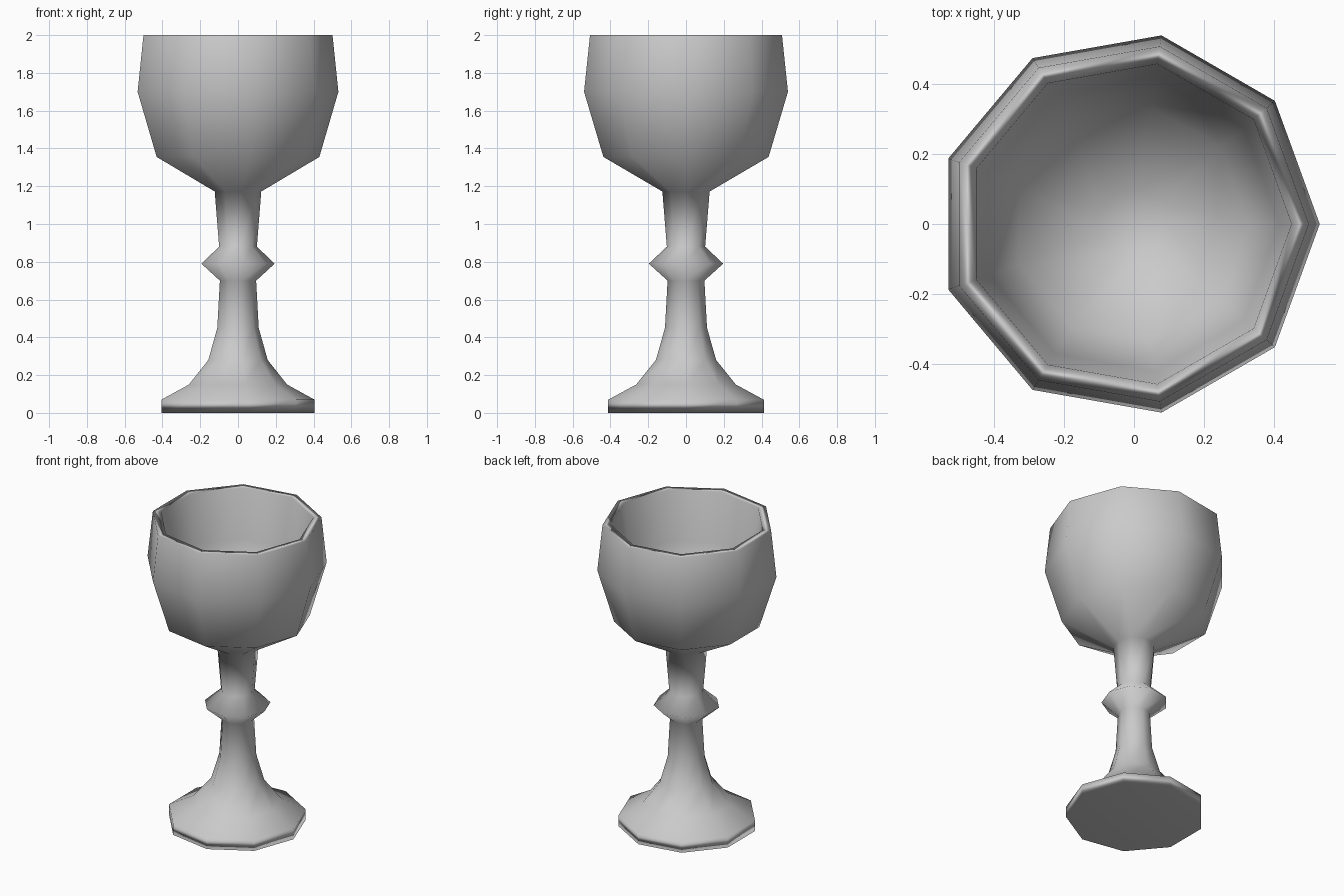
import bpy
import bmesh
from math import cos, sin, tau

SIDES = 9
# Each odd-sided ring is shifted so that its own width is centred on x = 0
SHIFT = (1 - cos(tau / SIDES / 2)) / 2

cube = bpy.data.objects.get("Cube")
if cube:
    bpy.data.objects.remove(cube, do_unlink=True)

# Grey material
grey = bpy.data.materials.new("plain_grey")
grey.use_nodes = True
colour = (0.59, 0.59, 0.59, 1.0)
grey.diffuse_color = colour
grey.node_tree.nodes["Principled BSDF"].inputs["Base Color"].default_value = colour

# Profile as (radius, height), from the foot up the outside and down into the bowl
foot = [(0.418, 0), (0.418, 0.07), (0.268, 0.15), (0.162, 0.28)]
stem = [(0.113, 0.45), (0.099, 0.70), (0.2, 0.79), (0.103, 0.88)]
bowl_outside = [(0.127, 1.172), (0.444, 1.355), (0.548, 1.70), (0.516, 2)]
bowl_inside = [(0.465, 2), (0.428, 1.68), (0.34, 1.45), (0.1, 1.32)]
profile = foot + stem + bowl_outside + bowl_inside

# Turn the profile into rings, joined by quads and capped at both ends
bm = bmesh.new()
rings = []
for radius, height in profile:
    angles = [tau * i / SIDES for i in range(SIDES)]
    rings.append([bm.verts.new((radius * (cos(a) - SHIFT), radius * sin(a), height))
                  for a in angles])
for low, high in zip(rings, rings[1:]):
    for i in range(SIDES):
        j = (i + 1) % SIDES
        bm.faces.new((low[i], low[j], high[j], high[i]))
bm.faces.new(rings[0][::-1])
bm.faces.new(rings[-1])
for face in bm.faces:
    face.smooth = True

mesh = bpy.data.meshes.new("goblet")
bm.to_mesh(mesh)
bm.free()
mesh.materials.append(grey)
goblet = bpy.data.objects.new("goblet", mesh)
bpy.context.collection.objects.link(goblet)

# Let the large faces lead the smooth shading over the narrow rim and foot edge
shading = goblet.modifiers.new("area_shading", "WEIGHTED_NORMAL")
shading.mode = "FACE_AREA"
shading.weight = 50
